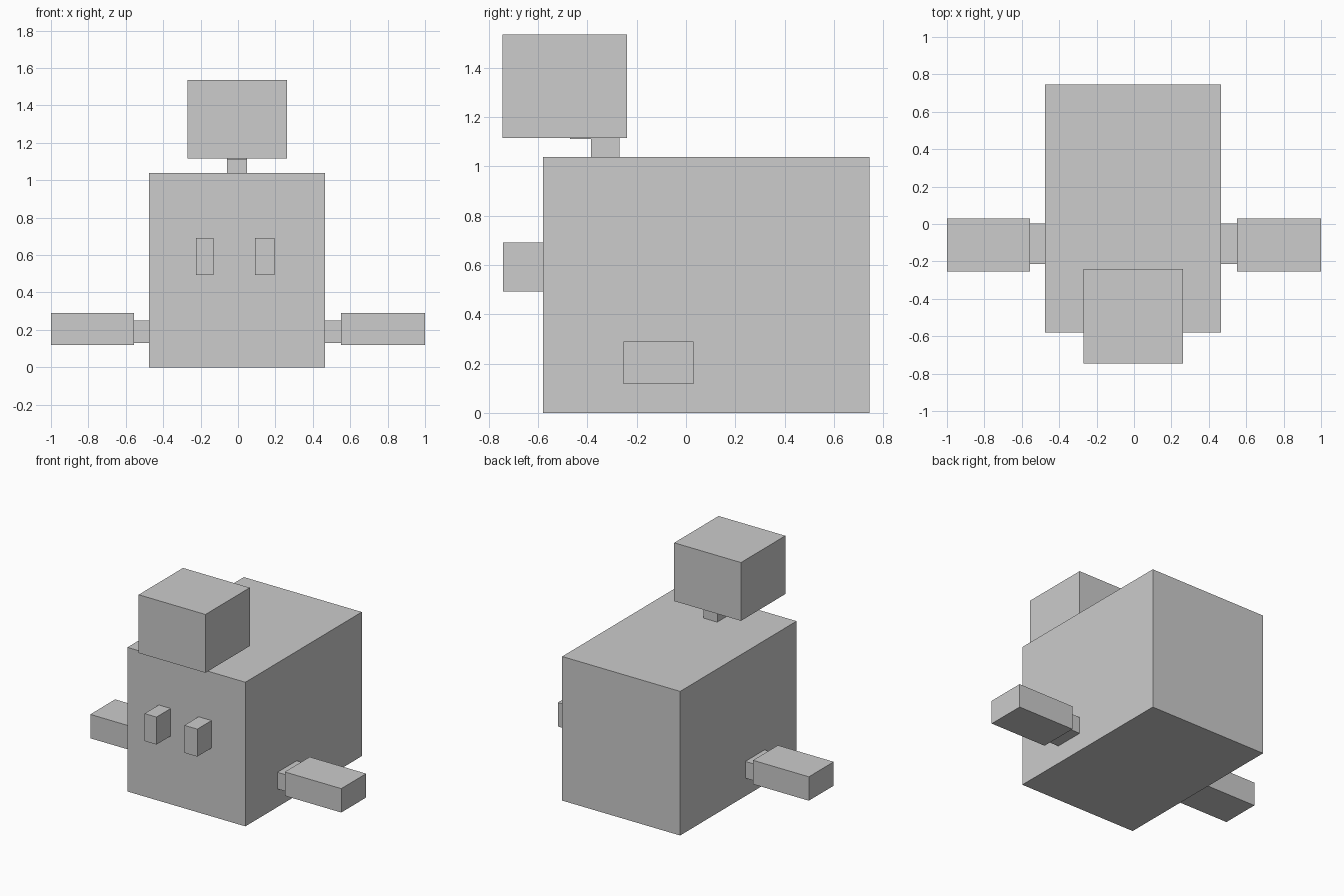
import bpy
from mathutils import Matrix, Vector
import bmesh

if "Cube" in bpy.data.objects:
    bpy.data.objects.remove(bpy.data.objects["Cube"])

grey = bpy.data.materials.new("light_grey")
grey.diffuse_color = (0.604, 0.604, 0.604, 1)
grey.use_nodes = True
grey.node_tree.nodes["Principled BSDF"].inputs["Base Color"].default_value = grey.diffuse_color


def block(name, x, y, z):
    """Box spanning the given (low, high) range on each axis."""
    size = [b - a for a, b in (x, y, z)]
    centre = Vector([(a + b) / 2 for a, b in (x, y, z)])
    bm = bmesh.new()
    bmesh.ops.create_cube(bm, size=1, matrix=Matrix.Translation(centre) @ Matrix.Diagonal((*size, 1)))
    mesh = bpy.data.meshes.new(name)
    bm.to_mesh(mesh)
    bm.free()
    mesh.materials.append(grey)
    obj = bpy.data.objects.new(name, mesh)
    bpy.context.collection.objects.link(obj)
    return obj


# Body, with the head overhanging the front on a short neck
block("body", (-0.475, 0.465), (-0.58, 0.745), (0, 1.038))
block("head", (-0.27, 0.262), (-0.745, -0.24), (1.115, 1.535))
block("neck", (-0.06, 0.048), (-0.385, -0.27), (1.03, 1.13))
block("neck_top", (-0.06, 0.048), (-0.47, -0.27), (1.111, 1.13))

# Protruding eyes on the body front
for side, x in (("left", (-0.225, -0.13)), ("right", (0.092, 0.195))):
    block(side + "_eye", x, (-0.742, -0.575), (0.492, 0.69))

# Arms, each joined to the body by a smaller block
for side, joint, arm in (("left", (-0.56, -0.47), (-1, -0.555)),
                         ("right", (0.46, 0.555), (0.55, 1))):
    block(side + "_arm_joint", joint, (-0.215, 0.003), (0.13, 0.25))
    block(side + "_arm", arm, (-0.253, 0.03), (0.118, 0.29))
